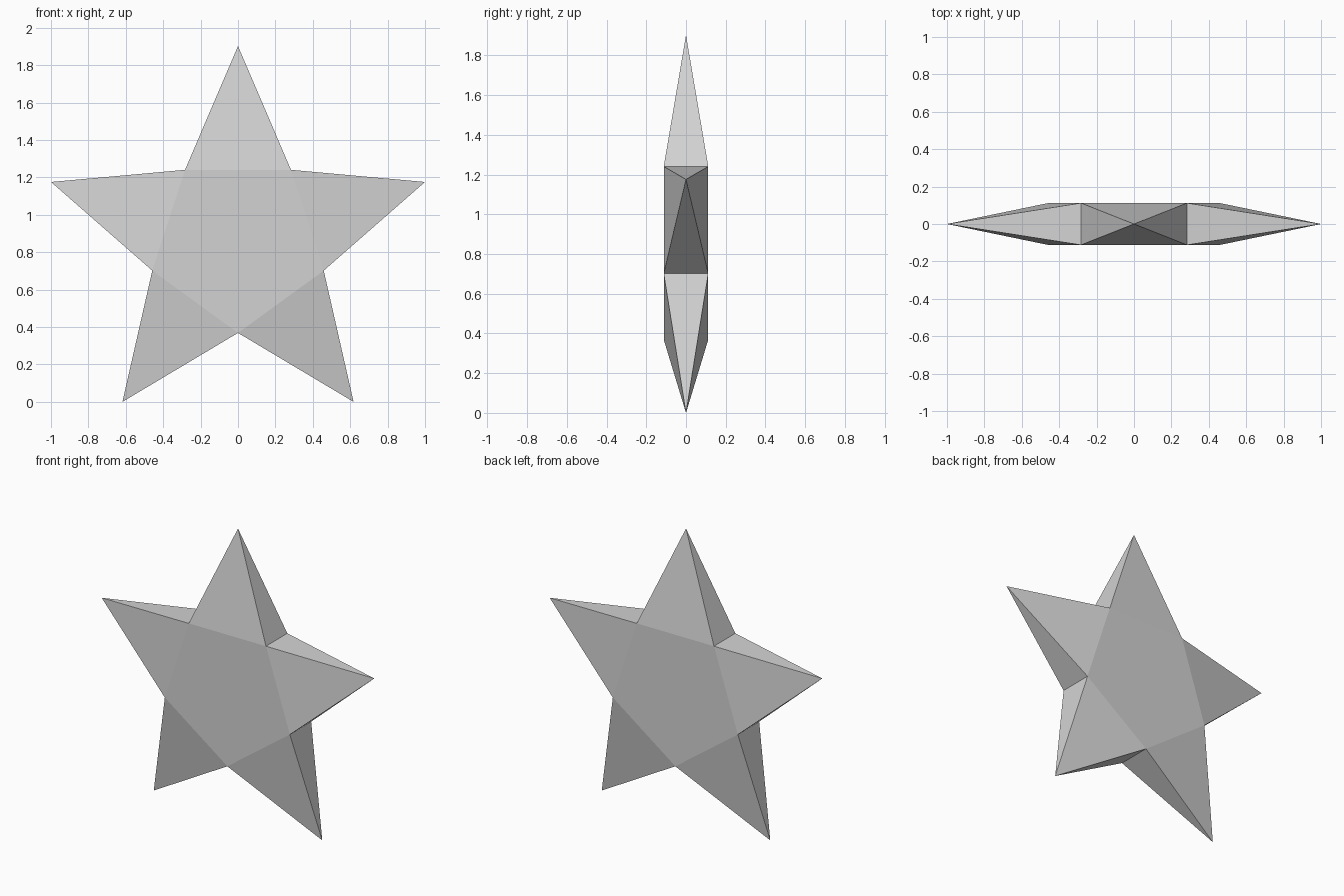
import bpy
import bmesh
from math import cos, sin, pi
from mathutils import Vector

cube = bpy.data.objects.get("Cube")
if cube:
    bpy.data.objects.remove(cube, do_unlink=True)

POINTS = 5
TIP_RADIUS = 1 / cos(pi / 10)             # arm tips reach x = -1 and +1
INNER_RADIUS = 0.482
HALF_DEPTH = 0.112
CENTRE_Z = TIP_RADIUS * cos(pi / POINTS)  # lower tips rest on the ground


def polar(radius, step, y):
    """Point on the star's circle; half steps fall between the tips."""
    a = pi / 2 + step * 2 * pi / POINTS
    return Vector((radius * cos(a), y, CENTRE_Z + radius * sin(a)))


# Grey surface
grey = bpy.data.materials.new("light_grey")
grey.use_nodes = True
colour = (0.65, 0.65, 0.65, 1)
grey.diffuse_color = colour
grey.node_tree.nodes["Principled BSDF"].inputs["Base Color"].default_value = colour

# Pentagonal core with a four-sided pyramid on each side
bm = bmesh.new()
front, back = [
    [bm.verts.new(polar(INNER_RADIUS, i - 0.5, y)) for i in range(POINTS)]
    for y in (-HALF_DEPTH, HALF_DEPTH)
]
bm.faces.new(front)
bm.faces.new(back)
for i in range(POINTS):
    j = (i + 1) % POINTS
    tip = bm.verts.new(polar(TIP_RADIUS, i, 0))
    base = [front[i], front[j], back[j], back[i]]
    for a, b in zip(base, base[1:] + base[:1]):
        bm.faces.new((a, b, tip))
bmesh.ops.recalc_face_normals(bm, faces=bm.faces)

mesh = bpy.data.meshes.new("star")
bm.to_mesh(mesh)
bm.free()
mesh.materials.append(grey)
star = bpy.data.objects.new("star", mesh)
bpy.context.collection.objects.link(star)
